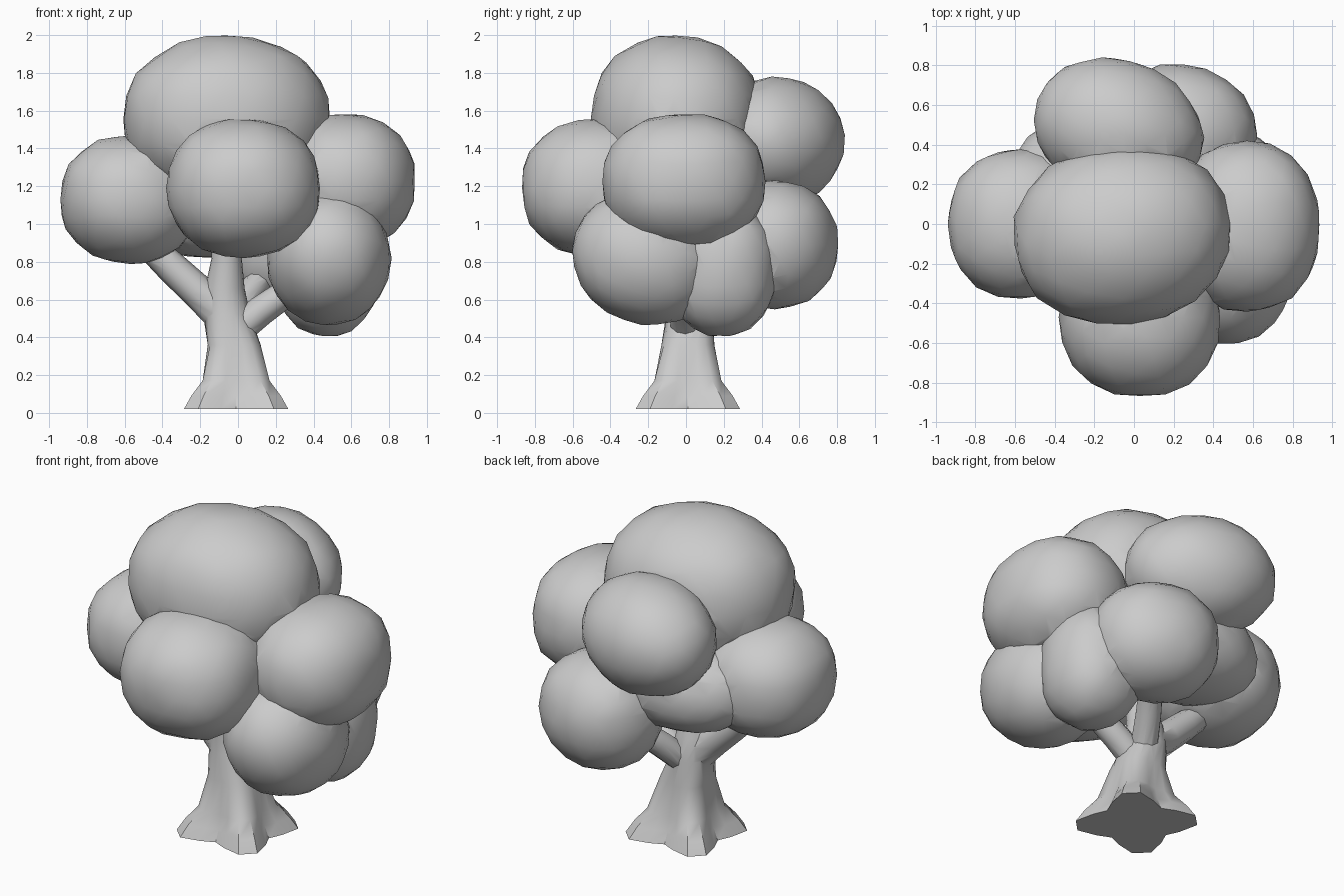
import bpy, bmesh, math, random
from mathutils import Vector, Euler

if "Cube" in bpy.data.objects:
    bpy.data.objects.remove(bpy.data.objects["Cube"])

random.seed(4)


def add_object(name, bm):
    bmesh.ops.recalc_face_normals(bm, faces=bm.faces)
    mesh = bpy.data.meshes.new(name)
    bm.to_mesh(mesh)
    bm.free()
    ob = bpy.data.objects.new(name, mesh)
    bpy.context.collection.objects.link(ob)
    return ob


def leaf_clump(name, center, radii, power=2.25, tilt=(0, 0, 0)):
    """Slightly boxy, slightly uneven faceted ball, tilted in degrees."""
    bm = bmesh.new()
    bmesh.ops.create_icosphere(bm, subdivisions=3, radius=1)
    rot = Euler([math.radians(t) for t in tilt]).to_matrix()
    for v in bm.verts:
        n = sum(abs(c) ** power for c in v.co) ** (1 / power)
        k = random.uniform(0.985, 1.015) / n
        v.co = Vector(center) + rot @ Vector([c * k * r for c, r in zip(v.co, radii)])
    return add_object(name, bm)


def limb(name, path, sides=10, lobes=0):
    """Tube through (x, y, z, radius, root amplitude) stations."""
    bm = bmesh.new()
    pts = [Vector(p[:3]) for p in path]
    rings = []
    for i, p in enumerate(path):
        d = (pts[min(i + 1, len(pts) - 1)] - pts[max(i - 1, 0)]).normalized()
        if lobes:
            d = Vector((0, 0, 1))
        u = Vector((0, 1, 0)).cross(d).normalized()
        w = d.cross(u)
        ring = []
        for s in range(sides):
            a = math.tau * s / sides
            r = p[3] - (p[4] * math.cos(lobes * a) if lobes else 0)
            ring.append(bm.verts.new(pts[i] + r * (u * math.cos(a) + w * math.sin(a))))
        rings.append(ring)
    for a, b in zip(rings, rings[1:]):
        for s in range(sides):
            t = (s + 1) % sides
            bm.faces.new((a[s], a[t], b[t], b[s]))
    bm.faces.new(rings[0])
    bm.faces.new(rings[-1])
    return add_object(name, bm)


def boolean(target, tools, operation, remove=True):
    bpy.context.view_layer.objects.active = target
    for tool in tools:
        m = target.modifiers.new("cut", "BOOLEAN")
        m.operation, m.solver, m.object = operation, "EXACT", tool
        bpy.ops.object.modifier_apply(modifier=m.name)
        if remove:
            bpy.data.objects.remove(tool)


# Canopy: overlapping leaf clumps merged into one skin
clumps = [
    ("canopy", (-0.06, -0.05, 1.555), (0.55, 0.455, 0.445), 2.15, (0, 0, 6)),
    ("front_clump", (0.03, -0.47, 1.19), (0.405, 0.40, 0.365)),
    ("left_clump", (-0.57, 0.0, 1.13), (0.37, 0.38, 0.34), 2.2),
    ("right_clump", (0.57, -0.01, 1.225), (0.37, 0.43, 0.36)),
    ("low_right_clump", (0.48, -0.21, 0.82), (0.33, 0.40, 0.35), 2.05, (-20, 0, 0)),
    ("low_side_clump", (0.47, 0.19, 0.77), (0.28, 0.29, 0.365)),
    ("low_back_clump", (0.25, 0.47, 0.89), (0.37, 0.33, 0.34), 2.15, (0, 0, -20)),
    ("high_back_clump", (-0.08, 0.48, 1.44), (0.44, 0.35, 0.34), 2.0, (-12, 0, -20)),
    ("inner_back_clump", (-0.15, 0.24, 1.09), (0.46, 0.33, 0.27)),
]
parts = [leaf_clump(*c) for c in clumps]
canopy = parts[0]
boolean(canopy, parts[1:], "UNION")

# Trunk with four diagonal roots, and the limbs that hold the canopy
trunk = limb("trunk", [
    (-0.01, 0.01, 0.02, 0.285, 0.07),
    (-0.01, 0.01, 0.09, 0.245, 0.06),
    (-0.01, 0.01, 0.17, 0.195, 0.03),
    (-0.02, 0.01, 0.36, 0.15, 0.01),
    (-0.06, 0.02, 0.52, 0.125, 0.0),
    (-0.07, 0.01, 0.66, 0.105, 0.0),
    (-0.06, -0.02, 0.82, 0.08, 0.0),
    (-0.06, -0.04, 1.02, 0.075, 0.0),
], sides=20, lobes=4)
limbs = [
    limb("left_limb", [(-0.06, 0.01, 0.50, 0.10), (-0.22, 0.02, 0.65, 0.09),
                       (-0.35, 0.02, 0.77, 0.085), (-0.52, 0.02, 0.93, 0.07)]),
    limb("right_limb", [(-0.02, 0.0, 0.42, 0.08), (0.12, -0.01, 0.54, 0.08),
                        (0.22, -0.02, 0.61, 0.075), (0.38, -0.05, 0.73, 0.06)]),
    limb("back_limb", [(-0.04, 0.03, 0.46, 0.08), (0.06, 0.20, 0.63, 0.075),
                       (0.20, 0.40, 0.80, 0.065)]),
]
boolean(trunk, limbs, "UNION")
boolean(trunk, [canopy], "DIFFERENCE", remove=False)

# Soft shading, with creases kept where clumps meet
bpy.ops.object.select_all(action="DESELECT")
for ob in (canopy, trunk):
    ob.select_set(True)
bpy.context.view_layer.objects.active = canopy
bpy.ops.object.shade_smooth_by_angle(angle=math.radians(40))
